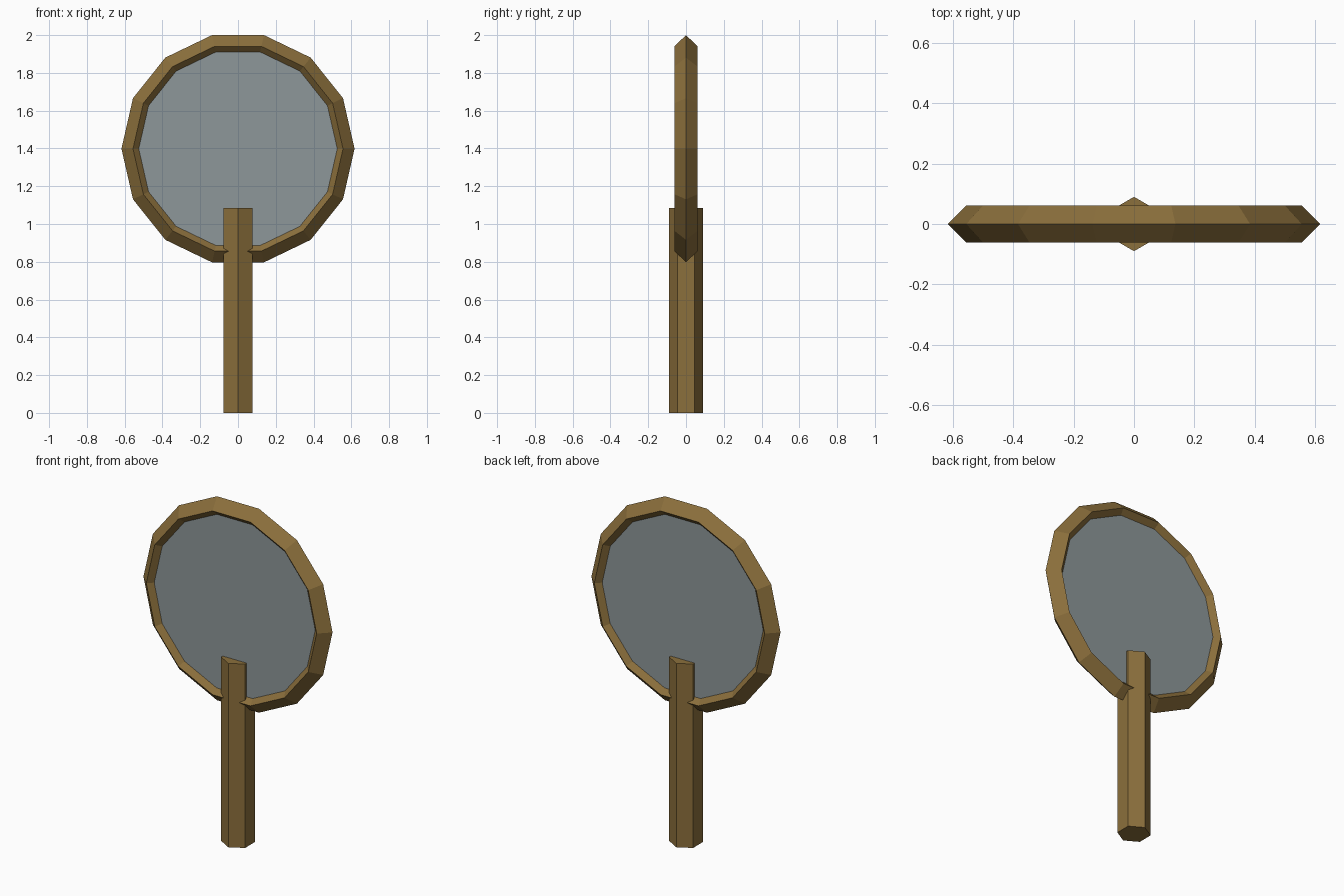
import bpy
from math import pi

if "Cube" in bpy.data.objects:
    bpy.data.objects.remove(bpy.data.objects["Cube"])

SIDES = 14
RING_R, RIM = 0.556, 0.061
CENTRE = (0, 0, 1.3985)


def material(name, colour):
    mat = bpy.data.materials.new(name)
    mat.diffuse_color = colour
    mat.use_nodes = True
    mat.node_tree.nodes["Principled BSDF"].inputs["Base Color"].default_value = mat.diffuse_color
    return mat


def finish(name, mat):
    obj = bpy.context.object
    obj.name = name
    obj.data.materials.append(mat)
    return obj


wood = material("brown", (0.26, 0.16, 0.045, 1))
glass = material("pale_glass", (0.27, 0.31, 0.32, 0.55))

# Ring frame with a diamond cross-section
bpy.ops.mesh.primitive_torus_add(
    major_segments=SIDES, minor_segments=4, major_radius=RING_R,
    minor_radius=RIM, location=CENTRE, rotation=(pi / 2, 0, 0))
finish("ring_frame", wood)

# Glass disc seated in the ring, corners aligned with the ring
bpy.ops.mesh.primitive_cylinder_add(
    vertices=SIDES, radius=RING_R - RIM / 2 + 0.002, depth=RIM,
    location=CENTRE, rotation=(pi / 2, pi / 2, 0))
finish("lens", glass)

# Hexagonal handle running up through the ring
HANDLE_H = 1.085
bpy.ops.mesh.primitive_cylinder_add(
    vertices=6, radius=0.09, depth=HANDLE_H, location=(0, 0, HANDLE_H / 2))
finish("handle", wood)
